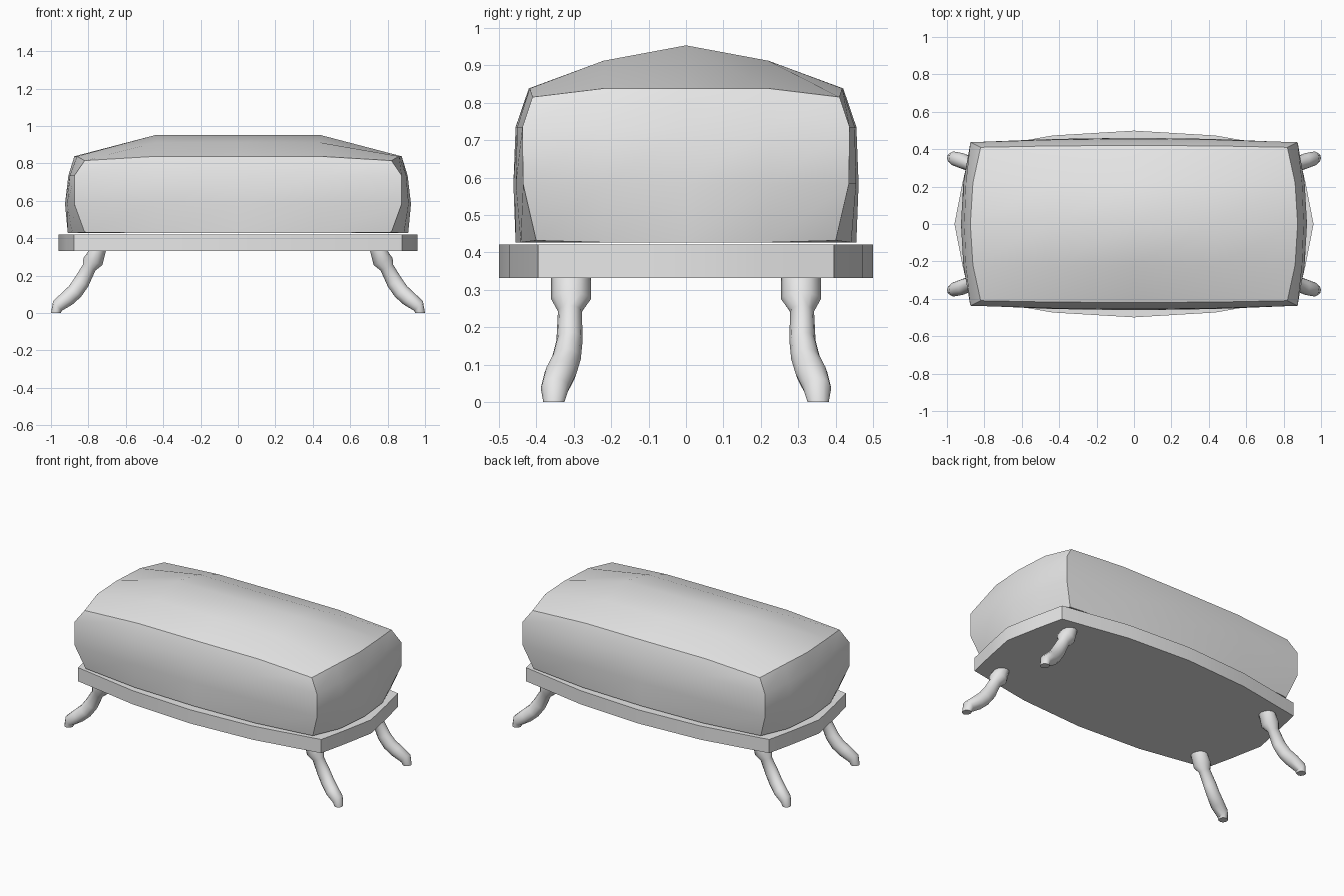
import bpy, bmesh, math

if "Cube" in bpy.data.objects:
    bpy.data.objects.remove(bpy.data.objects["Cube"])

grey = bpy.data.materials.new("light grey")
grey.diffuse_color = (0.8, 0.8, 0.8, 1)
grey.use_nodes = True
grey.node_tree.nodes["Principled BSDF"].inputs["Base Color"].default_value = grey.diffuse_color


def finish(name, bm, angle):
    bmesh.ops.recalc_face_normals(bm, faces=bm.faces[:])
    mesh = bpy.data.meshes.new(name)
    bm.to_mesh(mesh)
    bm.free()
    mesh.materials.append(grey)
    ob = bpy.data.objects.new(name, mesh)
    bpy.context.collection.objects.link(ob)
    bpy.ops.object.select_all(action='DESELECT')
    ob.select_set(True)
    bpy.context.view_layer.objects.active = ob
    bpy.ops.object.shade_smooth_by_angle(angle=math.radians(angle))
    return ob


def bridge(bm, a, b):
    n = len(a)
    for i in range(n):
        bm.faces.new((a[i], a[(i + 1) % n], b[(i + 1) % n], b[i]))


# Cushion: bowed 5 x 5 grid rings, keyed by grid index -2..2
RIM = ([(i, -2) for i in range(-2, 2)] + [(2, j) for j in range(-2, 2)]
       + [(i, 2) for i in range(2, -2, -1)] + [(-2, j) for j in range(2, -2, -1)])


def bow(edge, middle, k):
    return edge + (middle - edge) * (1 - (k / 2) ** 2)


def rim_point(i, j, cx, cy, mx, my):
    x = math.copysign(bow(cx, mx, j), i) if abs(i) == 2 else i * 0.22 * 2 * 0.99
    y = math.copysign(bow(cy, my, i), j) if abs(j) == 2 else j * 0.22
    return x, y


bm = bmesh.new()
# corner x, corner y, middle x, middle y, corner z, middle z
levels = [(0.82, 0.40, 0.91, 0.455, 0.432, 0.427),
          (0.875, 0.435, 0.925, 0.461, 0.583, 0.583),
          (0.875, 0.437, 0.907, 0.455, 0.735, 0.735),
          (0.82, 0.41, 0.875, 0.42, 0.815, 0.838)]
rings = []
for cx, cy, mx, my, zc, zm in levels:
    ring = []
    for i, j in RIM:
        corner = abs(i) == 2 and abs(j) == 2
        x, y = rim_point(i, j, cx, cy, mx, my)
        ring.append(bm.verts.new((x, y, zc if corner else zm)))
    rings.append(ring)
for a, b in zip(rings, rings[1:]):
    bridge(bm, a, b)
bm.faces.new(rings[0])
top = dict(zip(RIM, rings[-1]))
for i in (-1, 0, 1):
    for j in (-1, 0, 1):
        top[i, j] = bm.verts.new((i * 0.436, j * 0.22, 0.953 if j == 0 else 0.912))
for i in range(-2, 2):
    for j in range(-2, 2):
        bm.faces.new((top[i, j], top[i + 1, j], top[i + 1, j + 1], top[i, j + 1]))
finish("cushion", bm, 30)

# Base board with bowed sides
bm = bmesh.new()
loops = []
for z in (0.332, 0.421):
    loop = []
    for i, j in RIM:
        x, y = rim_point(i, j, 0.877, 0.395, 0.96, 0.499)
        if abs(i) == 2 and abs(j) == 1:
            x = math.copysign(0.917, i)
        loop.append(bm.verts.new((x, y, z)))
    loops.append(loop)
bridge(bm, *loops)
bm.faces.new(loops[0])
bm.faces.new(loops[1])
finish("base_board", bm, 30)

# Splayed curved legs: x, y, z, in-plane radius, side radius, tilt in degrees
LEG = [(0.750, 0.307, 0.338, 0.045, 0.053, 0),
       (0.776, 0.307, 0.275, 0.054, 0.053, 20),
       (0.796, 0.310, 0.243, 0.037, 0.032, 25),
       (0.837, 0.311, 0.165, 0.043, 0.035, 33),
       (0.872, 0.320, 0.115, 0.043, 0.039, 42),
       (0.912, 0.335, 0.078, 0.042, 0.043, 50),
       (0.966, 0.350, 0.038, 0.035, 0.038, 50),
       (0.973, 0.353, 0.000, 0.027, 0.028, 0)]
SIDES = 12
for sx, end in ((-1, "left"), (1, "right")):
    for sy, side in ((-1, "front"), (1, "back")):
        bm = bmesh.new()
        rings = []
        for x, y, z, ru, rv, tilt in LEG:
            t = math.radians(tilt)
            ring = []
            for k in range(SIDES):
                a = 2 * math.pi * k / SIDES
                u, v = ru * math.cos(a), rv * math.sin(a)
                ring.append(bm.verts.new((sx * (x + u * math.cos(t)), sy * (y + v),
                                          z + u * math.sin(t))))
            rings.append(ring)
        for a, b in zip(rings, rings[1:]):
            bridge(bm, a, b)
        bm.faces.new(rings[0])
        bm.faces.new(rings[-1])
        finish(f"{side}_{end}_leg", bm, 40)
